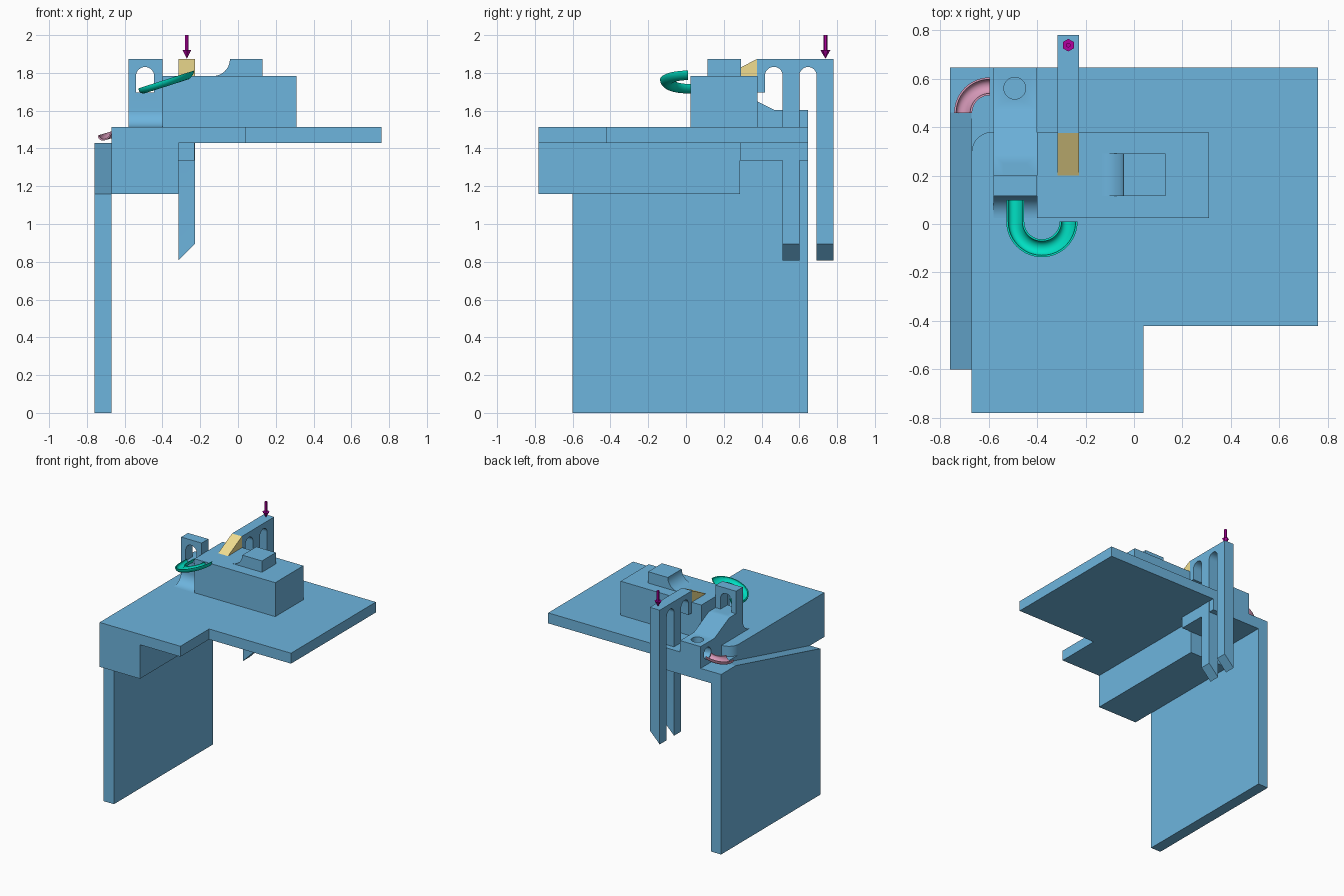
import bpy, bmesh
from math import sin, cos, pi, radians

if "Cube" in bpy.data.objects:
    bpy.data.objects.remove(bpy.data.objects["Cube"])


def material(name, rgb):
    m = bpy.data.materials.new(name)
    m.diffuse_color = (*rgb, 1)
    m.use_nodes = True
    m.node_tree.nodes["Principled BSDF"].inputs["Base Color"].default_value = m.diffuse_color
    return m


BLUE = material("blue", (0.155, 0.46, 0.73))
TEAL = material("teal", (0.0, 0.75, 0.55))
PINK = material("pink", (0.70, 0.33, 0.50))
YELLOW = material("yellow", (0.88, 0.73, 0.28))
PURPLE = material("purple", (0.45, 0.0, 0.35))


def finish(name, bm, mat):
    bmesh.ops.recalc_face_normals(bm, faces=bm.faces)
    me = bpy.data.meshes.new(name)
    bm.to_mesh(me)
    bm.free()
    ob = bpy.data.objects.new(name, me)
    bpy.context.collection.objects.link(ob)
    me.materials.append(mat)
    return ob


def activate(ob):
    bpy.ops.object.select_all(action='DESELECT')
    ob.select_set(True)
    bpy.context.view_layer.objects.active = ob


def smooth(ob):
    activate(ob)
    bpy.ops.object.shade_smooth_by_angle(angle=radians(35))


def arc(cx, cy, r, a0, a1, n=12):
    return [(cx + r * cos(radians(a0 + (a1 - a0) * i / n)),
             cy + r * sin(radians(a0 + (a1 - a0) * i / n))) for i in range(n + 1)]


def prism(name, pts, axis, lo, hi, mat=BLUE):
    """Extrude a 2D profile along an axis from lo to hi."""
    place = {'x': lambda p, t: (t, p[0], p[1]),
             'y': lambda p, t: (p[0], t, p[1]),
             'z': lambda p, t: (p[0], p[1], t)}[axis]
    bm = bmesh.new()
    a = [bm.verts.new(place(p, lo)) for p in pts]
    b = [bm.verts.new(place(p, hi)) for p in pts]
    bm.faces.new(a)
    bm.faces.new(b)
    for i in range(len(pts)):
        j = (i + 1) % len(pts)
        bm.faces.new((a[i], a[j], b[j], b[i]))
    return finish(name, bm, mat)


def box(name, x0, x1, y0, y1, z0, z1):
    return prism(name, [(x0, y0), (x1, y0), (x1, y1), (x0, y1)], 'z', z0, z1)


def cut(ob, cutter):
    cutter.hide_render = True
    mod = ob.modifiers.new("cut", 'BOOLEAN')
    mod.operation, mod.object, mod.solver = 'DIFFERENCE', cutter, 'EXACT'
    activate(ob)
    bpy.ops.object.modifier_apply(modifier=mod.name)


def gutter(name, path, pivot_x, pivot_z, slope, mat, ro=0.037, ri=0.029):
    """Half-pipe channel along (x, y, heading) points, rising with x."""
    section = arc(0, 0, ro, 180, 360, 16) + arc(0, 0, ri, 360, 180, 16)
    bm = bmesh.new()
    rings = []
    for x, y, h in path:
        ring = []
        for u, w in section:
            px, py = x - sin(h) * u, y + cos(h) * u
            ring.append(bm.verts.new((px, py, pivot_z + w + slope * (px - pivot_x))))
        rings.append(ring)
    n = len(section)
    for r0, r1 in zip(rings, rings[1:]):
        for i in range(n):
            j = (i + 1) % n
            bm.faces.new((r0[i], r0[j], r1[j], r1[i]))
    bm.faces.new(rings[0])
    bm.faces.new(rings[-1])
    smooth(finish(name, bm, mat))


# Side wall with a sloping top edge
prism("side_wall", [(-0.6, 0), (0.645, 0), (0.645, 1.43), (0.46, 1.43), (-0.6, 1.16)],
      'x', -0.76, -0.67)

# Stepped table plate with one rounded corner
plate = prism("table_plate",
              [(-0.67, -0.78), (0.04, -0.78), (0.04, -0.42), (0.76, -0.42), (0.76, 0.645),
               (-0.58, 0.645), (-0.58, 0.38)] + arc(-0.585, 0.295, 0.085, 90, 180),
              'z', 1.43, 1.513)

# Supports under the plate
box("under_block", -0.67, -0.315, -0.78, 0.285, 1.16, 1.43)
box("guide_slab", -0.67, -0.23, 0.285, 0.645, 1.337, 1.43)

# Raised block with a curved stop on top
box("raised_block", -0.4, 0.31, 0.025, 0.378, 1.513, 1.783)
smooth(prism("curved_stop", [(0.13, 1.783), (0.13, 1.873), (-0.043, 1.873)]
             + arc(-0.133, 1.873, 0.09, 360, 270), 'y', 0.115, 0.29))

# Ramp bracket: arch wall, ramp, and a bent hole
bracket = prism("ramp_bracket",
                arc(0.025, 1.603, 0.09, 270, 360) +
                [(0.115, 1.873), (0.2, 1.873), (0.2, 1.695), (0.285, 1.695),
                 (0.47, 1.603), (0.645, 1.603), (0.645, 1.45), (0.025, 1.45)],
                'x', -0.58, -0.4)
arch = prism("arch_cutter", arc(-0.492, 1.783, 0.048, 0, 180, 20)
             + [(-0.54, 1.695), (-0.444, 1.695)], 'y', 0.05, 0.25)
drop = prism("drop_cutter", arc(-0.492, 0.56, 0.045, 0, 348.75, 31), 'z', 1.475, 1.7)
side = prism("side_cutter", arc(0.56, 1.52, 0.045, 0, 348.75, 31), 'x', -0.65, -0.492)
cutters = (arch, drop, side)
for c in cutters:
    cut(bracket, c)
for c in (drop, side):
    cut(plate, c)
for c in cutters:
    bpy.data.objects.remove(c)
smooth(bracket)
smooth(plate)

# Two-pronged slider with chisel tips
fork = prism("forked_slider",
             [(0.375, 1.873), (0.78, 1.873), (0.78, 0.807), (0.692, 0.807)]
             + arc(0.646, 1.785, 0.046, 0, 180, 16) + [(0.6, 0.807), (0.512, 0.807)]
             + arc(0.465, 1.785, 0.047, 0, 180, 16) + [(0.418, 1.697), (0.375, 1.697)],
             'x', -0.315, -0.228)
for v in fork.data.vertices:
    if v.co.z < 0.85 and v.co.x > -0.27:
        v.co.z = 0.895
smooth(fork)
prism("slider_wedge", [(0.2, 1.783), (0.375, 1.783), (0.375, 1.873)],
      'x', -0.315, -0.228, YELLOW)

# Marble channels
R = 0.11
bend = [(-0.38 + R * cos(pi + pi * i / 40), 0.01 + R * sin(pi + pi * i / 40),
         1.5 * pi + pi * i / 40) for i in range(41)]
gutter("upper_channel", [(-0.49, 0.1, 1.5 * pi)] + bend, -0.49, 1.73, 0.32, TEAL)
quarter = [(-0.595 + R * cos(pi / 2 + pi / 2 * i / 24), 0.458 + R * sin(pi / 2 + pi / 2 * i / 24),
            pi + pi / 2 * i / 24) for i in range(25)]
gutter("lower_channel", quarter, -0.705, 1.48, 0.3, PINK)

# Push direction arrow
bm = bmesh.new()
for r0, r1, z0, z1 in ((0.0, 0.026, 1.875, 1.92), (0.01, 0.01, 1.92, 2.0)):
    new = bmesh.ops.create_cone(bm, cap_ends=True, segments=6, radius1=r0, radius2=r1,
                                depth=z1 - z0)["verts"]
    bmesh.ops.translate(bm, verts=new, vec=(-0.271, 0.738, (z0 + z1) / 2))
finish("push_arrow", bm, PURPLE)
